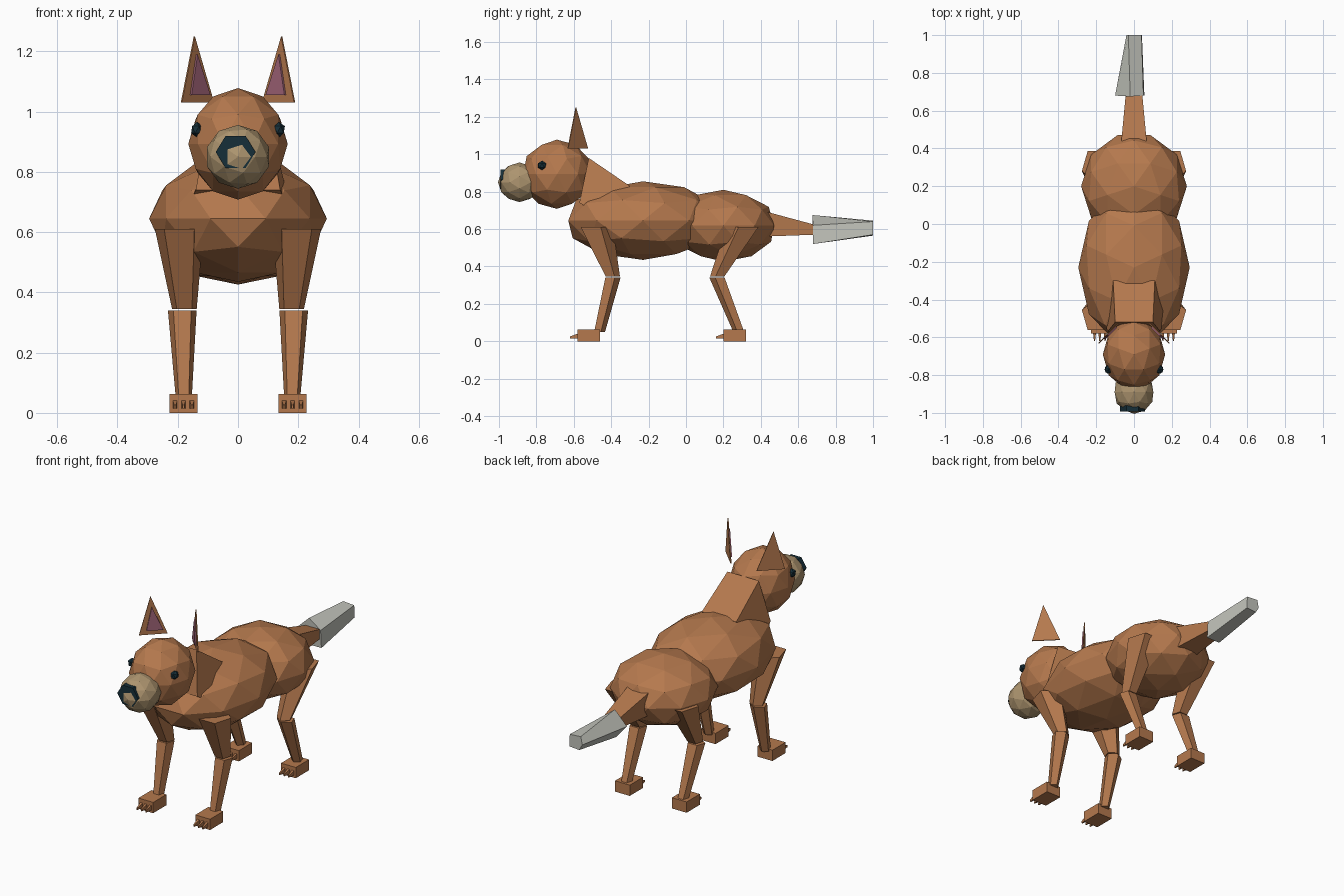
import bpy, bmesh, math
from mathutils import Matrix

if "Cube" in bpy.data.objects:
    bpy.data.objects.remove(bpy.data.objects["Cube"])


def material(name, rgb):
    m = bpy.data.materials.new(name)
    m.diffuse_color = (*rgb, 1)
    m.use_nodes = True
    m.node_tree.nodes["Principled BSDF"].inputs["Base Color"].default_value = m.diffuse_color
    return m


FUR = material("brown fur", (0.46, 0.19, 0.075))
TAN = material("tan muzzle", (0.42, 0.30, 0.16))
DARK = material("dark teal", (0.008, 0.028, 0.04))
PINK = material("ear pink", (0.36, 0.13, 0.19))
GREY = material("pale grey", (0.54, 0.55, 0.50))


def finish(name, bm, mat):
    bmesh.ops.recalc_face_normals(bm, faces=bm.faces)
    me = bpy.data.meshes.new(name)
    bm.to_mesh(me)
    bm.free()
    me.materials.append(mat)
    ob = bpy.data.objects.new(name, me)
    bpy.context.collection.objects.link(ob)
    return ob


def ball(name, centre, radii, mat, sub=2, tip=0, turn=0):
    """Faceted ellipsoid; tip and turn choose where its facets point."""
    bm = bmesh.new()
    bmesh.ops.create_icosphere(bm, subdivisions=sub, radius=1)
    m = (Matrix.Translation(centre) @ Matrix.Diagonal((*radii, 1))
         @ Matrix.Rotation(math.radians(tip), 4, 'X')
         @ Matrix.Rotation(math.radians(turn), 4, 'Z'))
    bm.transform(m)
    return finish(name, bm, mat)


def loft(name, rings, mat):
    """Closed solid through rings with equal point counts."""
    bm = bmesh.new()
    rows = [[bm.verts.new(p) for p in r] for r in rings]
    n = len(rows[0])
    for a, b in zip(rows, rows[1:]):
        for i in range(n):
            j = (i + 1) % n
            bm.faces.new((a[i], a[j], b[j], b[i]))
    bm.faces.new(rows[0])
    bm.faces.new(rows[-1])
    return finish(name, bm, mat)


def flat_ring(c, rx, ry, n=5, start=90):
    return [(c[0] + rx * math.cos(math.radians(start + 360 * i / n)),
             c[1] + ry * math.sin(math.radians(start + 360 * i / n)), c[2])
            for i in range(n)]


def upright_ring(c, rx, rz, n=4, start=45):
    return [(x, c[1], c[2] + (y - c[1]))
            for x, y, z in flat_ring(c, rx, rz, n, start)]


def box(name, lo, hi, mat):
    r = [(lo[0], lo[1]), (hi[0], lo[1]), (hi[0], hi[1]), (lo[0], hi[1])]
    return loft(name, [[(x, y, z) for x, y in r] for z in (lo[2], hi[2])], mat)


# Body
ball("chest", (0, -0.23, 0.645), (0.295, 0.42, 0.21), FUR, turn=18)
ball("hips", (0, 0.20, 0.618), (0.28, 0.285, 0.192), FUR, turn=-18)

# Neck: leaning frustum
loft("neck", [
    [(-0.10, -0.52, 0.98), (0.10, -0.52, 0.98), (0.14, -0.57, 0.74), (-0.14, -0.57, 0.74)],
    [(-0.11, -0.30, 0.83), (0.11, -0.30, 0.83), (0.18, -0.43, 0.66), (-0.18, -0.43, 0.66)],
], FUR)

# Head, muzzle and nose
ball("head", (0, -0.69, 0.893), (0.165, 0.19, 0.185), FUR, turn=18)
ball("muzzle", (0, -0.89, 0.85), (0.108, 0.115, 0.106), TAN, tip=90)
loft("nose", [upright_ring((-0.008, y, 0.866), 0.066, 0.062, 6, 0)
              for y in (-0.96, -0.992)], DARK)

# Tail and its pale tip
loft("tail", [upright_ring((0, 0.40, 0.63), 0.10, 0.10),
              upright_ring((0, 0.70, 0.595), 0.06, 0.035)], FUR)
loft("tail_tip", [
    [(-0.10, 0.68, 0.60), (-0.02, 0.675, 0.675), (0.05, 0.68, 0.62), (0.055, 0.68, 0.52), (-0.03, 0.68, 0.52)],
    [(-0.04, 1.0, 0.60), (-0.03, 1.0, 0.645), (0.04, 1.0, 0.64), (0.042, 1.0, 0.57), (-0.02, 1.0, 0.565)],
], GREY)

for s, side in ((-1, "left"), (1, "right")):
    # Eye
    ball(side + "_eye", (s * 0.136, -0.77, 0.94), (0.022, 0.025, 0.026), DARK, sub=1)

    # Ear: thin triangle turned inward, with a pink plate in front
    def triangle(points, push):
        return [(s * (x - push), y - push, z) for x, y, z in points]
    outer = [(0.19, -0.63, 1.03), (0.083, -0.523, 1.03), (0.147, -0.587, 1.25)]
    inner = [(0.163, -0.603, 1.055), (0.10, -0.54, 1.055), (0.143, -0.583, 1.19)]
    loft(side + "_ear", [triangle(outer, 0), triangle(outer, 0.004)], FUR)
    loft(side + "_inner_ear", [triangle(inner, 0.004), triangle(inner, 0.009)], PINK)

    # Legs: thigh top, knee, ankle and paw
    for part, top_y, knee_y, ankle_y, paw_y, start in (
            ("front", -0.485, -0.395, -0.465, -0.52, 90),
            ("hind", 0.31, 0.17, 0.285, 0.26, -90)):
        name = side + "_" + part
        loft(name + "_thigh", [
            flat_ring((s * 0.195, top_y, 0.61), 0.085, 0.095, 5, start),
            flat_ring((s * 0.178, knee_y, 0.345), 0.043, 0.042, 5, start)], FUR)
        loft(name + "_shin", [
            flat_ring((s * 0.185, knee_y, 0.34), 0.05, 0.045, 5, start),
            flat_ring((s * 0.18, ankle_y, 0.05), 0.028, 0.032, 5, start)], FUR)
        box(name + "_paw", (s * 0.181 - 0.047, paw_y - 0.06, 0),
            (s * 0.181 + 0.047, paw_y + 0.06, 0.062), FUR)
        # Small pointed toes
        for i in (-1, 0, 1):
            x = s * 0.181 + i * 0.028
            loft(name + "_toe", [
                upright_ring((x, paw_y - 0.055, 0.028), 0.011, 0.02),
                upright_ring((x, paw_y - 0.10, 0.02), 0.004, 0.008)], FUR)
